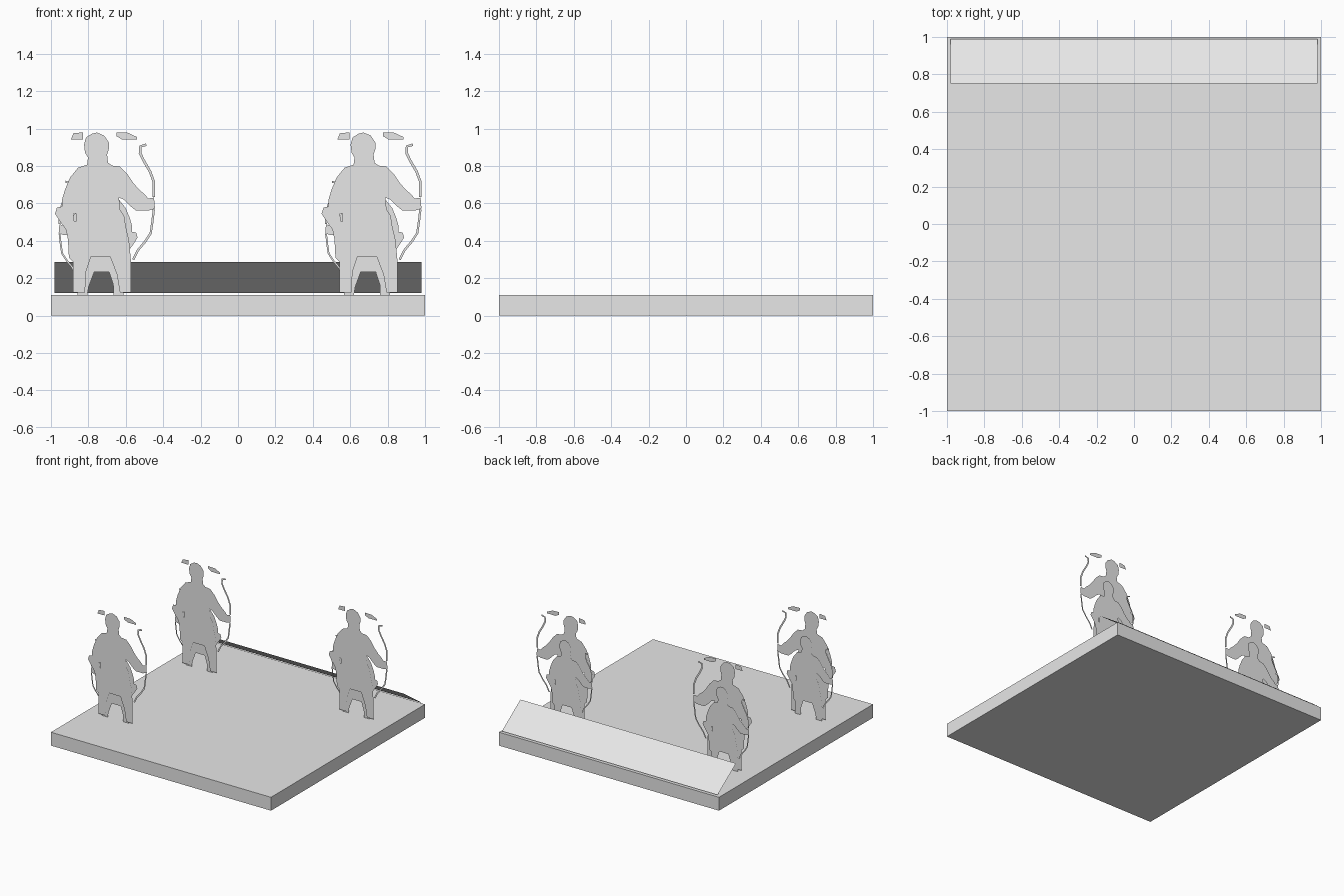
import bpy, bmesh
from mathutils import Vector

if "Cube" in bpy.data.objects:
    bpy.data.objects.remove(bpy.data.objects["Cube"])

grey = bpy.data.materials.new("plain_grey")
grey.diffuse_color = (0.8, 0.8, 0.8, 1)
grey.use_nodes = True
grey.node_tree.nodes["Principled BSDF"].inputs["Base Color"].default_value = grey.diffuse_color


def finish(name, bm):
    mesh = bpy.data.meshes.new(name)
    bm.to_mesh(mesh)
    bm.free()
    mesh.materials.append(grey)
    obj = bpy.data.objects.new(name, mesh)
    bpy.context.collection.objects.link(obj)
    return obj


def flat_cutout(name, loops, place, normal):
    """Fill closed 2D loops (inner loops become holes) placed in space."""
    bm = bmesh.new()
    for loop in loops:
        vs = [bm.verts.new(place(a / 100, b / 100)) for a, b in loop]
        for i, v in enumerate(vs):
            bm.edges.new((v, vs[i - 1]))
    bmesh.ops.triangle_fill(bm, use_beauty=True, edges=bm.edges[:], normal=normal)
    for f in bm.faces:
        f.normal_update()
        if f.normal.dot(Vector(normal)) < 0:
            f.normal_flip()
    return finish(name, bm)


def ribbon(path, half):
    """Thin closed loop following a path."""
    left, right = [], []
    for i, p in enumerate(path):
        a, b = Vector(path[max(i - 1, 0)]), Vector(path[min(i + 1, len(path) - 1)])
        d = (b - a).normalized()
        n = Vector((-d.y, d.x)) * half
        left.append(tuple(Vector(p) + n))
        right.append(tuple(Vector(p) - n))
    return left + right[::-1]


# Archer silhouette, hundredths of a unit: sideways, height
body = [(-4.4, 97.9), (-.6, 96.3), (2, 92.5), (2, 89.3), (1, 86.1), (1.5, 81.8),
        (3.6, 80.2), (7.9, 79.7), (11.7, 75.9), (14.9, 71.1), (18.1, 67.4),
        (21.3, 64.7), (22.9, 62.6), (26.1, 63.1), (26.6, 57.2), (22.9, 56.1),
        (16.5, 56.1), (13.8, 58.3), (10.1, 62), (7.4, 63.1), (7.9, 56.7),
        (10.1, 53.5), (11.1, 47.1), (12.7, 40.6), (13.8, 28.9), (13.8, 12.3),
        (7.9, 12.3), (6.3, 21.9), (2.6, 31.6), (-7.6, 31.6), (-10.3, 23.5),
        (-10.8, 12.3), (-17.2, 12.3), (-17.2, 28.9), (-19.4, 31), (-19.9, 40.6),
        (-21, 46), (-24.1, 50.3), (-26.8, 54.5), (-25.8, 57.8), (-23.1, 58.3),
        (-23.1, 62), (-21.5, 67.4), (-18.8, 73.8), (-14.5, 79.1), (-9.7, 80.7),
        (-9.2, 84.5), (-10.8, 87.2), (-11.3, 91.4), (-10.3, 95.2), (-7.1, 97.3)]
elbow_gap = [(-17, 54.5), (-15.5, 54.5), (-15.5, 50.3), (-16.5, 50.3)]
bow_top = ribbon([(22, 91.4), (18.8, 90.5), (18.6, 87), (20.5, 83), (24, 77),
                  (26, 71.5), (26, 63.5)], .7)
bow_bottom = ribbon([(26, 56.8), (25.2, 50), (24.3, 44), (21.3, 39.5),
                     (17.5, 35), (15, 30)], .6)
hat_left = [(-18.3, 94.3), (-17, 97.5), (-12, 98), (-12, 94.3)]
hat_right = [(6, 98), (12, 97.8), (17, 95.5), (17, 94.2), (9, 94.2), (6, 96)]

for i, (cx, cy) in enumerate([(-.71, -.55), (-.71, .54), (.715, .54)]):
    # Front picture card, with its loose pieces
    front = lambda a, b: (cx + a, cy, b)
    flat_cutout(f"archer_front_{i}", [body, elbow_gap], front, (0, -1, 0))
    for part, loop in (("bow_upper", bow_top), ("bow_lower", bow_bottom),
                       ("hat_brim_left", hat_left), ("hat_brim_right", hat_right)):
        flat_cutout(f"{part}_{i}", [loop], front, (0, -1, 0))
    # Smaller mirrored picture card on the rear
    rear = lambda a, b: (cx - .003 - .79 * (a + .045), cy + .01, .77 - .81 * (.98 - b))
    flat_cutout(f"archer_rear_{i}", [body, elbow_gap], rear, (0, 1, 0))
    for part, loop in (("rear_bow_upper", bow_top), ("rear_bow_lower", bow_bottom)):
        flat_cutout(f"{part}_{i}", [loop], rear, (0, 1, 0))

# Fallen figure lying flat on the base
fallen = {
    "fallen_body": [(58, -36), (63, -41), (72, -38), (80, -38), (83, -42), (83, -46),
                    (79, -58), (74, -59), (72, -63), (68, -63), (67, -58), (62, -52),
                    (64, -46)],
    "fallen_cloak": [(50, -34), (53, -34), (55, -38), (54, -45), (50, -53)],
    "fallen_bow": ribbon([(70, -35.5), (76, -37), (83, -37), (88, -39), (91, -40.5)], .6),
    "fallen_hat_left": [(64, -71), (69, -70), (68, -75), (66, -75)],
    "fallen_hat_right": [(77, -70), (80, -71), (79, -75), (76, -75)],
}
for name, loop in fallen.items():
    flat_cutout(name, [loop], lambda a, b: (a, b, .112), (0, 0, 1))

# Square base slab
bm = bmesh.new()
bmesh.ops.create_cube(bm, size=1)
for v in bm.verts:
    v.co = (v.co.x * 2, v.co.y * 2, (v.co.z + .5) * .11)
finish("base_slab", bm)

# Sloping panel at the back
bm = bmesh.new()
bm.faces.new([bm.verts.new(p) for p in
              [(-.98, .75, .288), (.98, .75, .288), (.98, .99, .12), (-.98, .99, .12)]])
finish("sloping_panel", bm)
